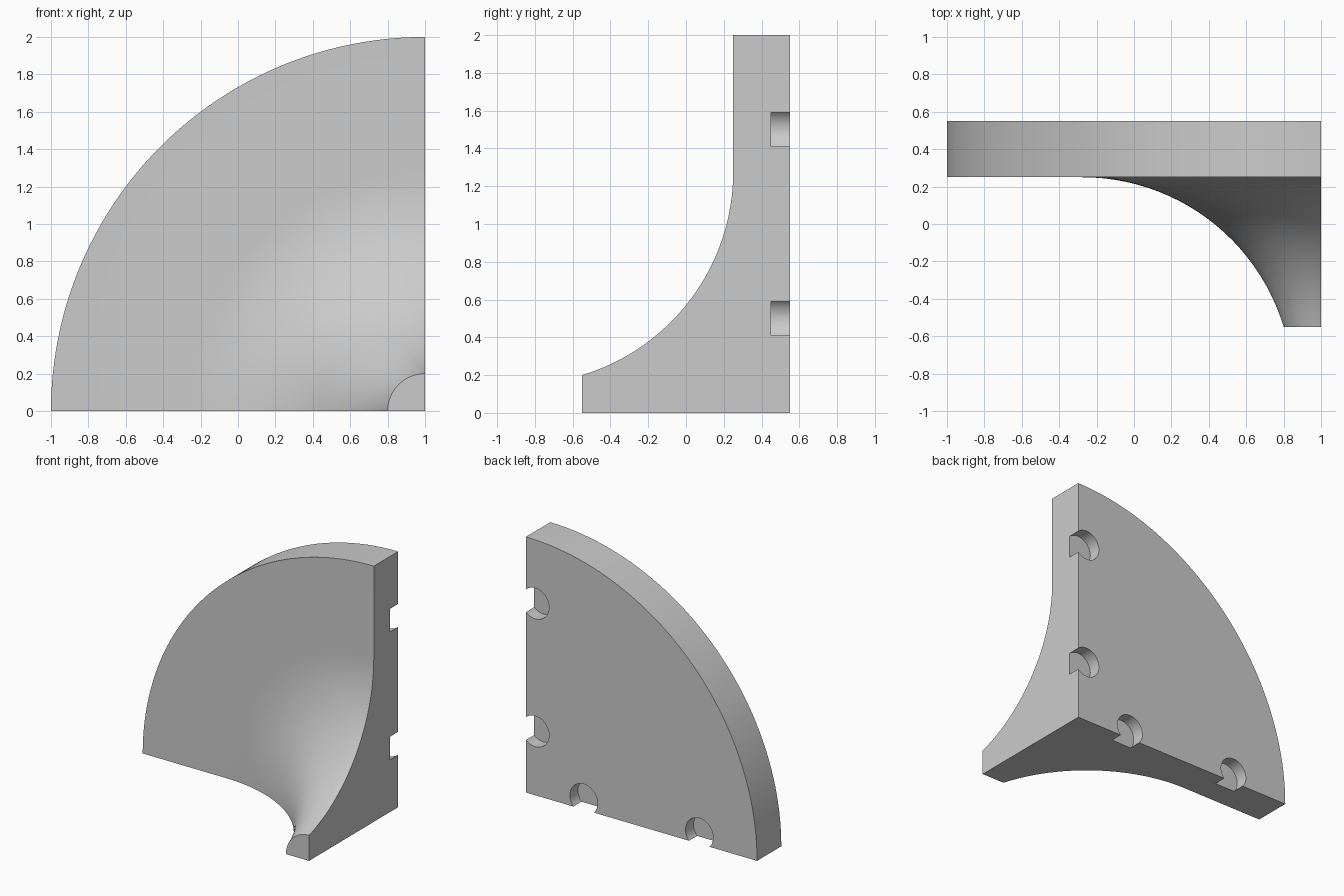
import bpy, bmesh, math
from mathutils import Matrix

if "Cube" in bpy.data.objects:
    bpy.data.objects.remove(bpy.data.objects["Cube"])

SEG = 48            # steps around the quarter turn
AX = 1.0            # revolve axis: parallel to y, at x = 1, z = 0

# Profile (y, radius): stem tip, concave flare arc, flat plate, rim
R, CY, CR = 1.125, -0.875, 1.277
a0 = math.asin((0.2 - CR) / R)
N = 24
profile = [(-0.55, 0.2)]
for i in range(1, N + 1):
    a = a0 * (1 - i / N)
    profile.append((CY + R * math.cos(a), CR + R * math.sin(a)))
profile += [(0.25, 2.0), (0.55, 2.0)]


def finish(bm, name):
    bmesh.ops.recalc_face_normals(bm, faces=bm.faces[:])
    mesh = bpy.data.meshes.new(name)
    bm.to_mesh(mesh)
    bm.free()
    ob = bpy.data.objects.new(name, mesh)
    bpy.context.collection.objects.link(ob)
    return ob


# Quarter of the flared plate
bm = bmesh.new()
tip = bm.verts.new((AX, -0.55, 0))
back = bm.verts.new((AX, 0.55, 0))
rings = []
for s in range(SEG + 1):
    t = math.pi / 2 * s / SEG
    rings.append([bm.verts.new((AX - r * math.cos(t), y, r * math.sin(t)))
                  for y, r in profile])
for p, q in zip(rings, rings[1:]):
    for i in range(len(profile) - 1):
        bm.faces.new((p[i], p[i + 1], q[i + 1], q[i]))
bm.faces.new([tip] + [r[0] for r in rings])
bm.faces.new([back] + [r[-1] for r in rings])
for end in (rings[0], rings[-1]):
    bm.faces.new([tip] + end + [back])
body = finish(bm, "flared_quarter_plate")

# Connector sockets along both cut edges of the back
bm = bmesh.new()
for d in (0.5, 1.5):
    for x, z in ((AX - 0.08, d), (AX - d, 0.08)):
        bmesh.ops.create_cone(
            bm, cap_ends=True, segments=48, radius1=0.12, radius2=0.12, depth=0.2,
            matrix=Matrix.Translation((x, 0.55, z)) @ Matrix.Rotation(math.pi / 2, 4, 'X'))
cutter = finish(bm, "socket_cutter")
cutter.hide_render = True

bpy.context.view_layer.objects.active = body
body.select_set(True)
mod = body.modifiers.new("sockets", 'BOOLEAN')
mod.operation = 'DIFFERENCE'
mod.solver = 'EXACT'
mod.object = cutter
bpy.ops.object.modifier_apply(modifier=mod.name)
bpy.data.objects.remove(cutter)
bpy.ops.object.shade_smooth_by_angle(angle=math.radians(30))
